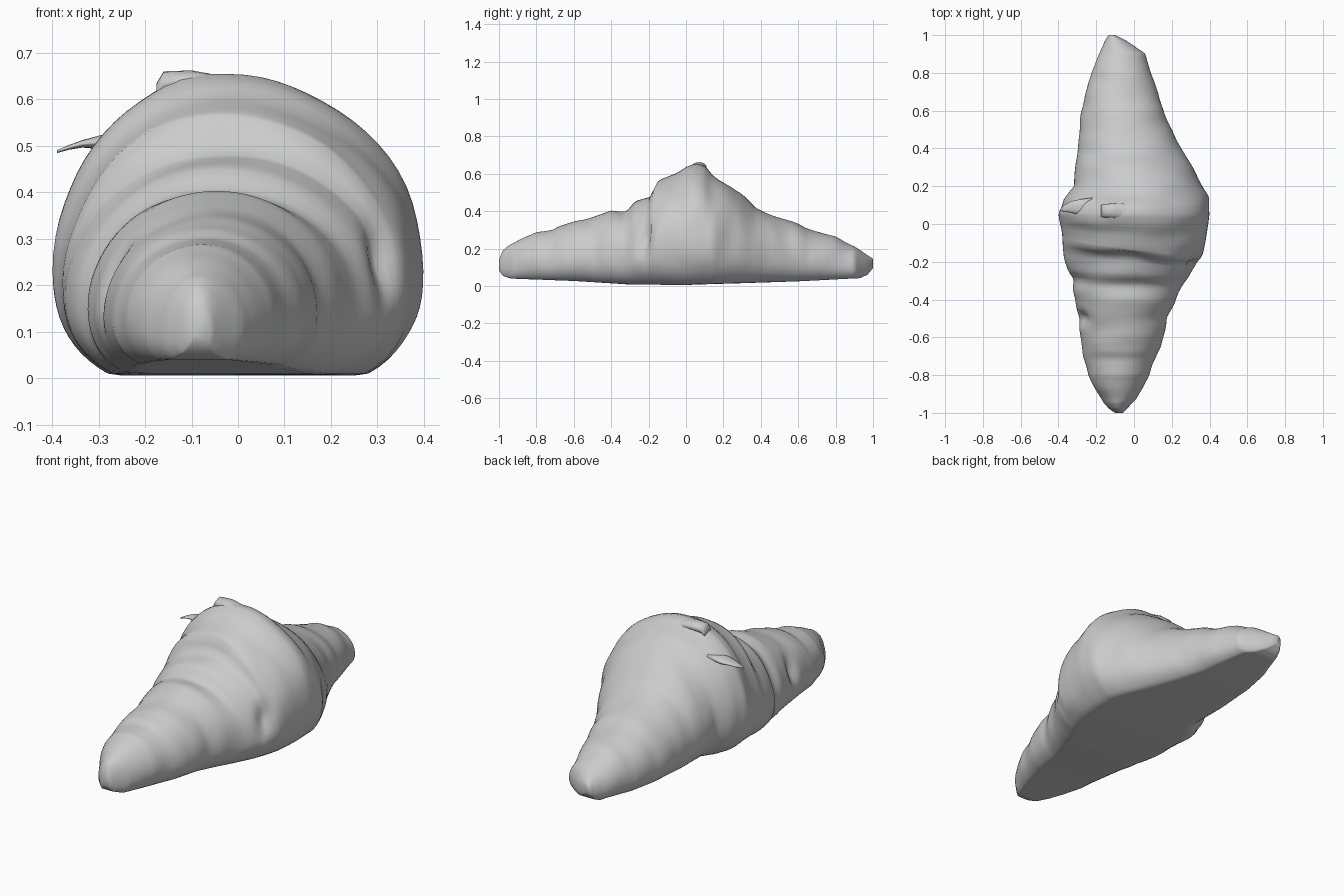
import bpy, bmesh, math
from mathutils import Vector, noise

if "Cube" in bpy.data.objects:
    bpy.data.objects.remove(bpy.data.objects["Cube"])

# Outline of the pastry along its length: (y, value)
LEFT = [(-1, -.10), (-.98, -.13), (-.95, -.16), (-.88, -.205), (-.8, -.24), (-.7, -.27),
        (-.5, -.295), (-.4, -.31), (-.2, -.37), (-.05, -.385), (.05, -.40), (.13, -.37),
        (.2, -.315), (.4, -.30), (.6, -.275), (.75, -.245), (.9, -.185), (.97, -.155), (1, -.135)]
RIGHT = [(-1, -.06), (-.98, -.04), (-.93, .01), (-.8, .075), (-.65, .14), (-.5, .175),
         (-.4, .22), (-.2, .325), (-.05, .385), (.05, .40), (.15, .39), (.22, .355),
         (.4, .25), (.5, .20), (.65, .135), (.75, .11), (.9, .06), (.97, -.04), (1, -.10)]
TOP = [(-1, .14), (-.98, .19), (-.95, .22), (-.8, .29), (-.71, .30), (-.68, .32), (-.55, .355),
       (-.4, .40), (-.32, .40), (-.27, .45), (-.18, .485), (-.15, .565), (-.05, .60),
       (0, .635), (.05, .652), (.1, .64), (.14, .59), (.2, .555), (.3, .49), (.37, .415),
       (.5, .37), (.65, .31), (.8, .26), (.9, .21), (.97, .165), (1, .145)]
BOTTOM = [(-1, .085), (-.98, .055), (-.94, .04), (-.6, .027), (-.3, .008), (0, .006),
          (.3, .015), (.6, .025), (.93, .042), (.97, .06), (1, .095)]

# Local dents and bumps: centre, radii, push along the surface normal
DENTS = [((.31, -.22, .24), (.04, .04, .09), -.04),
         ((-.28, -.5, .22), (.06, .035, .08), -.035),
         ((.0, -.17, .53), (.12, .035, .04), -.02),
         ((-.33, -.3, .25), (.1, .03, .2), -.02),
         ((-.12, .07, .65), (.06, .05, .05), .015)]


def sample(table, y):
    for (a, va), (b, vb) in zip(table, table[1:]):
        if y <= b:
            return va + (vb - va) * (y - a) / (b - a)
    return table[-1][1]


def section(a):
    """Rounded loaf cross-section with a flat base: u in -1..1, v in 0..1."""
    c, s = math.cos(a), math.sin(a)
    if s >= 0:
        return c, .35 + .65 * s
    u = math.copysign(abs(c) ** .62, c)
    return u, .35 - .35 * min(1, abs(s) * 1.2) ** .9


def finish(name, bm):
    bmesh.ops.recalc_face_normals(bm, faces=bm.faces)
    mesh = bpy.data.meshes.new(name)
    bm.to_mesh(mesh)
    bm.free()
    for p in mesh.polygons:
        p.use_smooth = True
    ob = bpy.data.objects.new(name, mesh)
    bpy.context.collection.objects.link(ob)
    return ob


def loft(bm, rings):
    loops = [[bm.verts.new(p) for p in r] for r in rings]
    n = len(loops[0])
    for a, b in zip(loops, loops[1:]):
        for i in range(n):
            bm.faces.new((a[i], a[(i + 1) % n], b[(i + 1) % n], b[i]))
    bm.faces.new(loops[0])
    bm.faces.new(loops[-1])


# Croissant body: lofted rings with slanted rolled layers
N, SIDES = 130, 72
rings = []
for k in range(N + 1):
    y = -math.cos(math.pi * k / N) * .35 + (2 * k / N - 1) * .65
    l, r, t, b = (sample(tab, y) for tab in (LEFT, RIGHT, TOP, BOTTOM))
    cx, hw = (l + r) / 2, (r - l) / 2
    ring = []
    for i in range(SIDES):
        u, v = section(2 * math.pi * i / SIDES)
        x = cx + hw * u - .05 * max(0, v - .6) * math.exp(-(y / .3) ** 2)
        z = b + (t - b) * v
        slant = -.05 * u * math.exp(-((y + .12) / .12) ** 2)
        ring.append(Vector((x, y + slant, z)))
    rings.append(ring)
bm = bmesh.new()
loft(bm, rings)
bmesh.ops.recalc_face_normals(bm, faces=bm.faces)
bm.normal_update()
moves = []
for v in bm.verts:
    p = v.co
    end = min(1, (1 - abs(p.y)) * 8)
    side = min(1, max(0, p.z - .03) * 10)
    d = .009 * noise.noise(Vector((p.x * 4, p.y * 11, p.z * 4))) * end * side
    for c, rad, amp in DENTS:
        q = sum(((p[j] - c[j]) / rad[j]) ** 2 for j in range(3))
        d += amp * math.exp(-q)
    moves.append(v.normal * d)
for v, m in zip(bm.verts, moves):
    v.co += m
    v.co.z = max(0, v.co.z)
finish("croissant_body", bm)

# Loose pastry flake curling off the left shoulder: centre, half width, half thickness
flake = [((-.22, .09, .525), .05, .02), ((-.29, .09, .508), .04, .016),
         ((-.335, .09, .504), .03, .008), ((-.365, .085, .496), .02, .005),
         ((-.39, .075, .487), .006, .003)]
bm = bmesh.new()
loft(bm, [[Vector(c) + Vector((0, w * math.cos(a), h * math.sin(a)))
           for a in (2 * math.pi * i / 12 for i in range(12))] for c, w, h in flake])
finish("loose_flake", bm)

# Crest fold on top of the middle layer
crest = [((-.175, .07, .615), .03, .02), ((-.16, .07, .635), .035, .025),
         ((-.10, .07, .637), .04, .025), ((0, .06, .622), .045, .022),
         ((.09, .05, .612), .045, .024), ((.14, .05, .585), .03, .012)]
bm = bmesh.new()
loft(bm, [[Vector(c) + Vector((0, w * math.cos(a), h * math.sin(a)))
           for a in (2 * math.pi * i / 16 for i in range(16))] for c, w, h in crest])
finish("crest_fold", bm)
